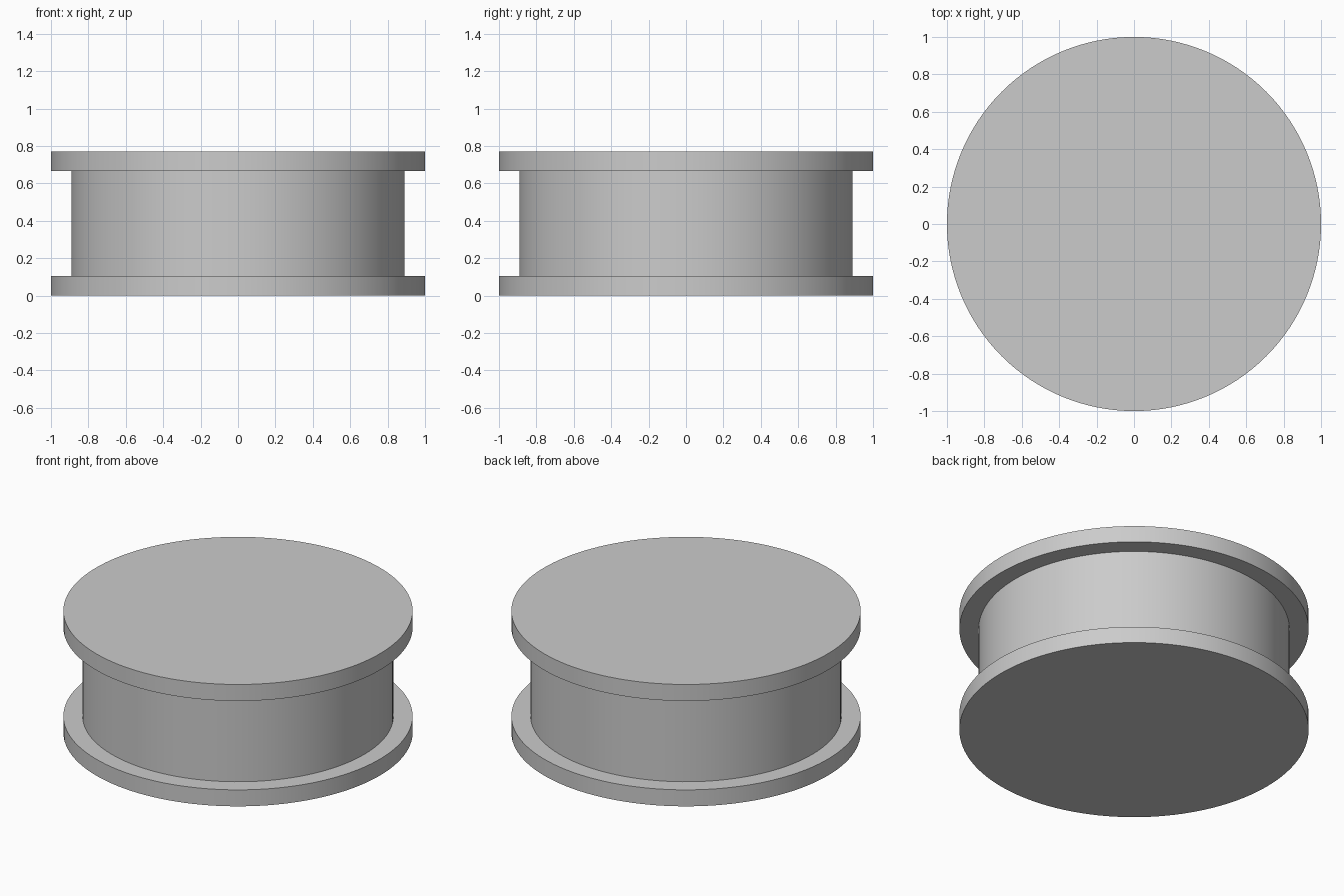
import bpy

cube = bpy.data.objects.get("Cube")
if cube:
    bpy.data.objects.remove(cube, do_unlink=True)

# Single flat grey
grey = bpy.data.materials.new("light_grey")
grey.use_nodes = True
colour = (0.6, 0.6, 0.6, 1.0)
grey.diffuse_color = colour
grey.node_tree.nodes["Principled BSDF"].inputs["Base Color"].default_value = colour


def disc(name, radius, bottom, top):
    """Capped cylinder spanning bottom to top, smooth round the side."""
    bpy.ops.mesh.primitive_cylinder_add(
        vertices=128, radius=radius, depth=top - bottom,
        location=(0, 0, (top + bottom) / 2))
    part = bpy.context.object
    part.name = name
    part.data.name = name
    part.data.materials.append(grey)
    bpy.ops.object.shade_smooth_by_angle()
    return part


height, flange, rim, core = 0.77, 0.104, 1.0, 0.89

# Spool: two wide flanges around a narrower drum
disc("lower_flange", rim, 0, flange)
disc("drum", core, flange, height - flange)
disc("upper_flange", rim, height - flange, height)
